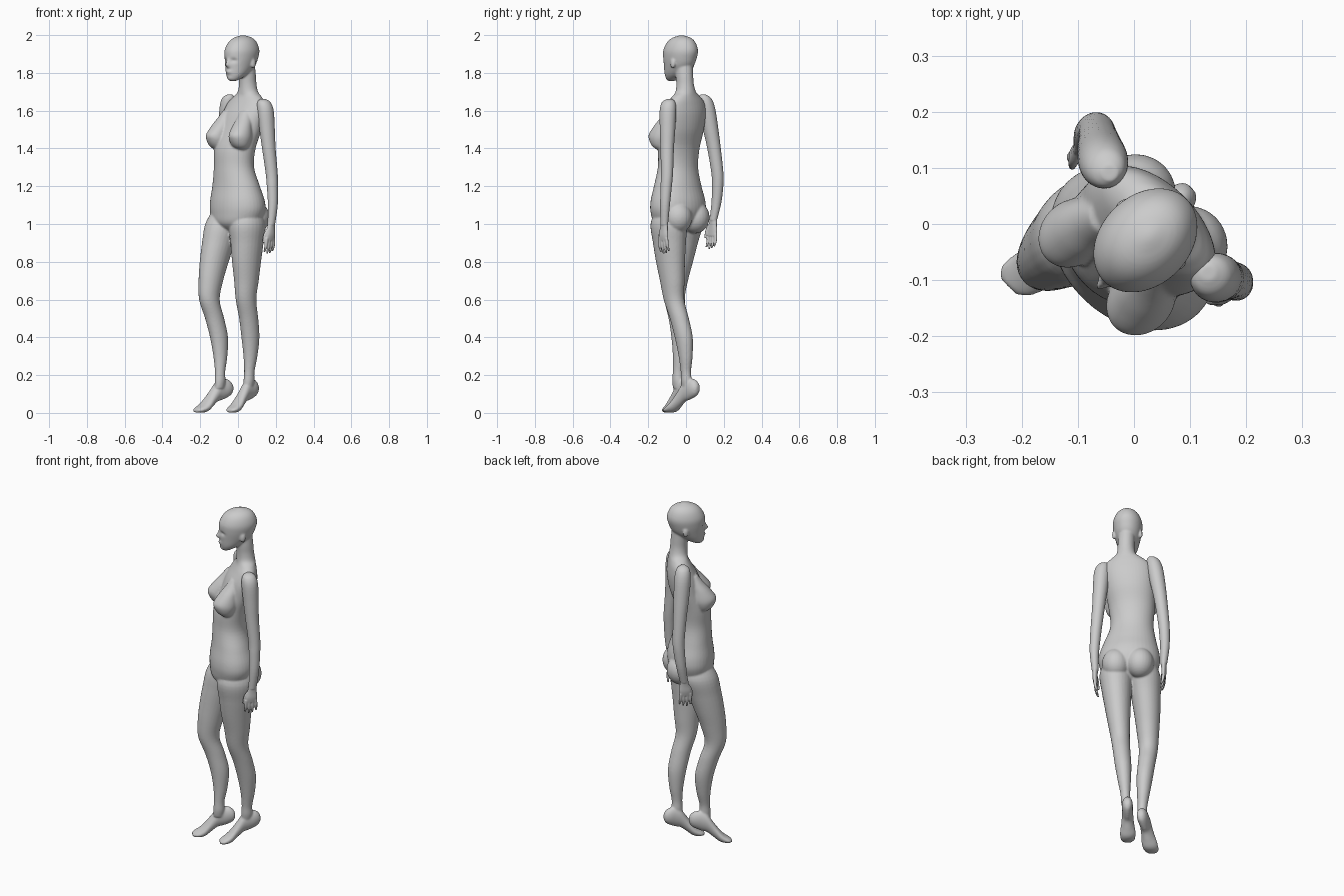
import bpy, bmesh, math
from mathutils import Matrix, Vector

# Local frame: s = toward the figure's left, f = forward; turned 45 degrees at the end
TURN = Matrix.Rotation(math.radians(-45), 4, 'Z')


def spline(p0, p1, p2, p3, t):
    return [0.5 * (2 * b + (c - a) * t + (2 * a - 5 * b + 4 * c - d) * t * t
                   + (3 * b - a - 3 * c + d) * t ** 3)
            for a, b, c, d in zip(p0, p1, p2, p3)]


def loft(bm, rings, upright=False, n=28, sub=5):
    """Skin smooth ellipse sections (s, f, z, half width, half depth)."""
    dense = []
    for i in range(len(rings) - 1):
        quad = (rings[max(i - 1, 0)], rings[i], rings[i + 1], rings[min(i + 2, len(rings) - 1)])
        dense += [spline(*quad, k / sub) for k in range(sub)]
    dense.append(rings[-1])
    loops = []
    for s, f, z, a, b in dense:
        a, b = max(a, 0.002), max(b, 0.002)
        loop = []
        for k in range(n):
            u, v = a * math.cos(math.tau * k / n), b * math.sin(math.tau * k / n)
            loop.append(bm.verts.new((s + u, -f, z + v) if upright else (s + u, -f - v, z)))
        loops.append(loop)
    for l0, l1 in zip(loops, loops[1:]):
        for k in range(n):
            bm.faces.new((l0[k], l0[(k + 1) % n], l1[(k + 1) % n], l1[k]))
    bm.faces.new(loops[0][::-1])
    bm.faces.new(loops[-1])
    return [v for l in loops for v in l]


def ball(bm, s, f, z, rs, rf, rz):
    m = Matrix.Translation((s, -f, z)) @ Matrix.Diagonal((rs, rf, rz, 1))
    bmesh.ops.create_uvsphere(bm, u_segments=24, v_segments=16, radius=1, matrix=m)


def finish(bm, name, voxel, iterations):
    bmesh.ops.recalc_face_normals(bm, faces=bm.faces[:])
    bm.transform(TURN)
    me = bpy.data.meshes.new(name)
    bm.to_mesh(me)
    bm.free()
    ob = bpy.data.objects.new(name, me)
    bpy.context.collection.objects.link(ob)
    for p in me.polygons:
        p.use_smooth = True
    r = ob.modifiers.new("blend", 'REMESH')
    r.mode, r.voxel_size, r.use_smooth_shade = 'VOXEL', voxel, True
    sm = ob.modifiers.new("soften", 'SMOOTH')
    sm.factor, sm.iterations = 0.5, iterations


body = bmesh.new()

# Torso and neck
loft(body, [
    (.026, .045, .955, .05, .05), (.026, .04, 1.0, .13, .105), (.028, .032, 1.06, .162, .125),
    (.028, .032, 1.12, .163, .125), (.024, .038, 1.2, .142, .108), (.015, .045, 1.3, .117, .095),
    (.015, .038, 1.4, .122, .095), (.022, .005, 1.5, .132, .092), (.028, -.015, 1.58, .137, .083),
    (.032, -.03, 1.64, .125, .064), (.035, -.036, 1.675, .09, .053), (.038, -.036, 1.7, .058, .05),
    (.04, -.033, 1.74, .046, .047), (.04, -.028, 1.79, .045, .048), (.037, -.02, 1.85, .045, .05)], n=40)

# Breasts
for s in (.105, -.065):
    i = .02 if s < 0 else -.02
    loft(body, [(s, .075, 1.39, .02, .02), (s, .085, 1.412, .044, .044), (s, .088, 1.445, .056, .062),
                (s, .086, 1.475, .056, .067), (s + i * .3, .068, 1.52, .05, .052),
                (s + i * .6, .045, 1.56, .04, .04), (s + i, .03, 1.6, .03, .025)])

# Buttocks
for s in (.095, -.035):
    ball(body, s, -.032, 1.035, .075, .08, .085)

# Legs: z, half width, half depth, left (s, f), right (s, f)
LEG = [(1.08, .06, .07, .1, .03, -.045, .045), (1.0, .088, .103, .1, .03, -.05, .06),
       (.9, .08, .094, .096, .028, -.056, .09), (.8, .07, .083, .09, .026, -.061, .117),
       (.7, .06, .07, .083, .02, -.063, .14), (.6, .051, .058, .075, .015, -.064, .15),
       (.5, .047, .054, .065, -.015, -.058, .117), (.4, .044, .051, .055, -.038, -.05, .092),
       (.3, .035, .039, .048, -.045, -.043, .089), (.22, .026, .029, .043, -.042, -.037, .097),
       (.17, .026, .031, .04, -.042, -.036, .098), (.13, .02, .028, .038, -.04, -.037, .1)]
for k in (3, 5):
    loft(body, [(r[k], r[k + 1], r[0], r[1], r[2]) for r in LEG])

# Raised feet: distance from heel, z, half width, half height
FOOT = [(0, .13, .012, .016), (.012, .13, .023, .036), (.035, .13, .029, .05), (.065, .124, .029, .056),
        (.095, .112, .03, .053), (.13, .074, .034, .043), (.16, .042, .041, .034),
        (.185, .025, .042, .024), (.21, .016, .037, .015), (.226, .012, .022, .009)]
for s0, s1, f0 in ((.026, .042, -.118), (-.034, -.08, .011)):
    loft(body, [(s0 + (s1 - s0) * d / .226, f0 + d, z, w, h) for d, z, w, h in FOOT], upright=True)

# Head with sculpted face
CX = .035
head = loft(body, [
    (CX, .075, 1.757, .016, .014), (CX, .066, 1.767, .033, .032), (CX, .045, 1.793, .052, .06),
    (CX, .02, 1.835, .067, .088), (CX, .01, 1.88, .077, .1), (CX, .005, 1.92, .079, .103),
    (CX, .001, 1.96, .066, .085), (CX, -.002, 1.985, .043, .056), (CX, -.003, 1.999, .008, .01)],
    n=72, sub=8)
FACE = [(0, 1.84, .009, .011, .022), (0, 1.857, .008, .014, .012), (0, 1.805, .016, .009, .009),
        (0, 1.77, .014, .01, .006), (.03, 1.866, .014, .01, -.012), (-.03, 1.866, .014, .01, -.012),
        (0, 1.822, .02, .007, -.003)]
for v in head:
    if v.co.y < -.02:
        ds, z = v.co.x - CX, v.co.z
        v.co.y -= sum(amt * math.exp(-((ds - s) / rs) ** 2 - ((z - zz) / rz) ** 2)
                      for s, zz, rs, rz, amt in FACE)

# Ears
for side in (-1, 1):
    ball(body, CX + side * .073, -.008, 1.85, .009, .016, .026)

finish(body, "body", .005, 7)

# Arms with hands: centre line (s, f, z) from shoulder to wrist
ARM_SIZE = [(.014, .014), (.034, .036), (.043, .045), (.04, .042), (.035, .037),
            (.031, .033), (.029, .031), (.025, .027), (.018, .022)]
ARMS = {
    "left_arm": (1, [(.155, -.032, 1.662), (.162, -.032, 1.645), (.17, -.035, 1.6), (.178, -.04, 1.5),
                     (.186, -.045, 1.4), (.197, -.055, 1.27), (.203, -.055, 1.2),
                     (.209, -.052, 1.1), (.206, -.043, .995)]),
    "right_arm": (-1, [(-.095, -.034, 1.685), (-.105, -.035, 1.665), (-.117, -.04, 1.61), (-.135, -.05, 1.5),
                       (-.15, -.06, 1.4), (-.165, -.07, 1.27), (-.17, -.067, 1.2),
                       (-.171, -.056, 1.11), (-.164, -.04, 1.02)]),
}
for name, (side, path) in ARMS.items():
    bm = bmesh.new()
    loft(bm, [p + r for p, r in zip(path, ARM_SIZE)])
    s, f, z = path[-1]
    # Palm
    loft(bm, [(s, f, z + .02, .017, .021), (s, f + .002, z - .02, .014, .026),
              (s, f + .006, z - .055, .013, .033), (s - side * .002, f + .008, z - .083, .01, .033)], n=20)
    # Fingers
    for k, length in enumerate((.058, .068, .072, .064)):
        ff = f + .008 + (k - 1.5) * .017
        loft(bm, [(s, ff, z - .07, .009, .009), (s - side * .004, ff + (k - 1.5) * .002, z - .08 - length * .5, .008, .008),
                  (s - side * .014, ff + (k - 1.5) * .003, z - .08 - length, .005, .005)], n=12)
    # Thumb
    loft(bm, [(s, f + .015, z - .015, .011, .011), (s - side * .008, f + .036, z - .05, .01, .01),
              (s - side * .014, f + .046, z - .095, .006, .006)], n=12)
    finish(bm, name, .0035, 3)
